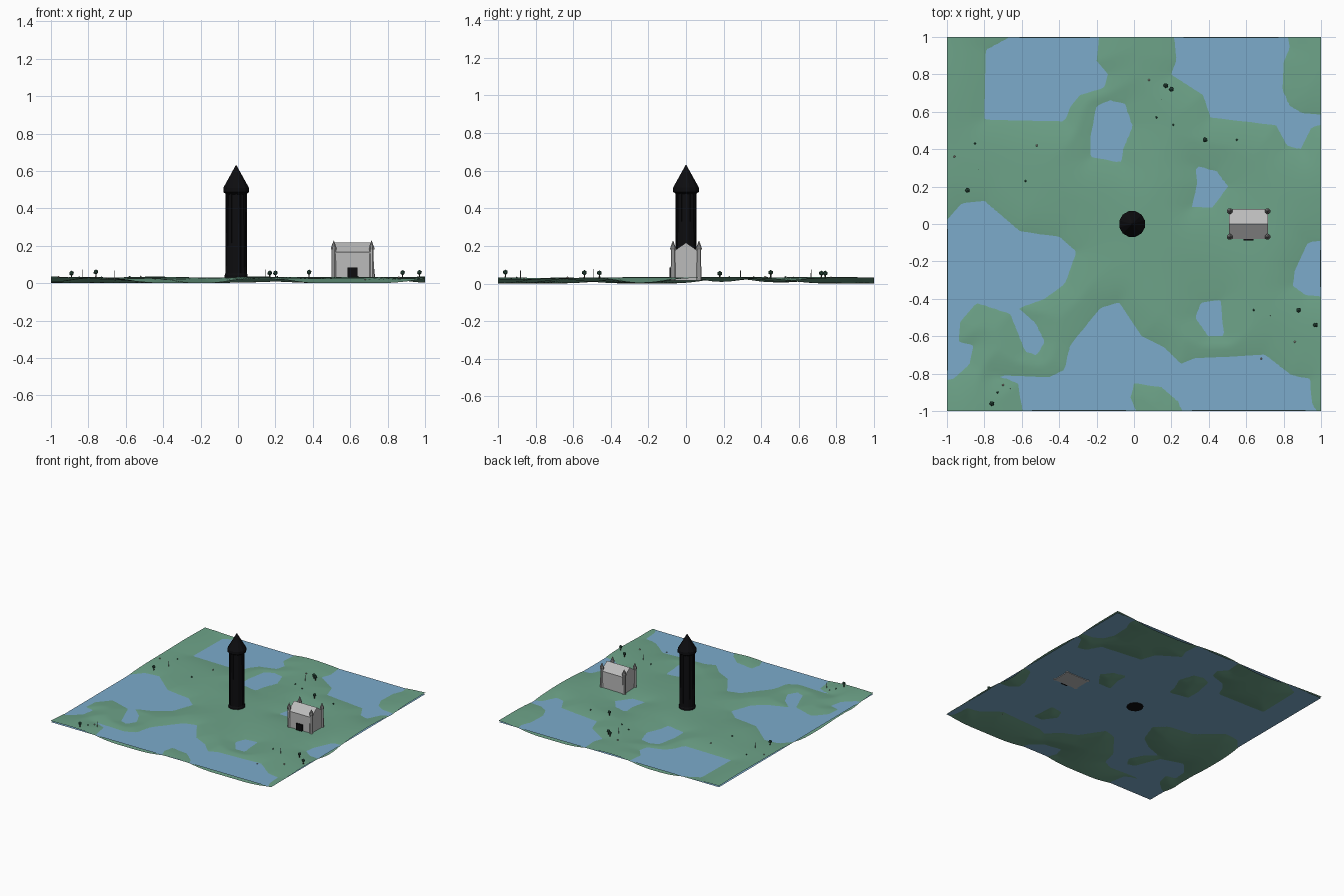
import bpy, bmesh, math
from mathutils import Matrix, Vector

start_cube = bpy.data.objects.get("Cube")
if start_cube:
    bpy.data.objects.remove(start_cube)

WATER_LEVEL = 0.02


def material(name, red, green, blue):
    mat = bpy.data.materials.new(name)
    mat.use_nodes = True
    mat.diffuse_color = (red, green, blue, 1)
    shader = mat.node_tree.nodes["Principled BSDF"]
    shader.inputs["Base Color"].default_value = (red, green, blue, 1)
    shader.inputs["Roughness"].default_value = 0.9
    return mat


GRASS = material("grass green", 0.155, 0.37, 0.25)
WATER = material("water blue", 0.2, 0.41, 0.6)
BLACK = material("tower black", 0.004, 0.004, 0.005)
STONE = material("light stone", 0.5, 0.5, 0.5)
DARK_STONE = material("dark stone", 0.28, 0.28, 0.28)
LEAF = material("leaf green", 0.03, 0.09, 0.06)
BARK = material("bark brown", 0.06, 0.045, 0.035)
ROCK = material("pale rock", 0.45, 0.38, 0.34)


def finish(name, bm, mat, smooth=False):
    mesh = bpy.data.meshes.new(name)
    bm.to_mesh(mesh)
    bm.free()
    mesh.materials.append(mat)
    for face in mesh.polygons:
        face.use_smooth = smooth
    obj = bpy.data.objects.new(name, mesh)
    bpy.context.collection.objects.link(obj)
    return obj


def lathe(bm, x, y, z, profile, sides):
    """Add a closed turned solid from (radius, height) pairs."""
    rings = []
    for radius, height in profile:
        ring = []
        for i in range(sides):
            angle = math.tau * (i + 0.5) / sides
            ring.append(bm.verts.new((x + radius * math.cos(angle),
                                      y + radius * math.sin(angle), z + height)))
        rings.append(ring)
    for low, high in zip(rings, rings[1:]):
        for i in range(sides):
            j = (i + 1) % sides
            bm.faces.new((low[i], low[j], high[j], high[i]))
    bm.faces.new(rings[0][::-1])
    bm.faces.new(rings[-1])


def box(bm, center, size, angle=0.0):
    place = Matrix.Translation(center) @ Matrix.Rotation(angle, 4, "Z")
    bmesh.ops.create_cube(bm, size=1, matrix=place @ Matrix.Diagonal((*size, 1)))


# Lake shorelines; a loop inside another lake makes an island
shore_edges = []


def shoreline(*points):
    for a, b in zip(points, points[1:] + points[:1]):
        shore_edges.append((*a, *b))


# north west lake
shoreline((-.66, 1.2), (-.66, 1), (-.79, .93), (-.8, .56), (-.37, .55), (-.34, .63),
          (-.29, .69), (-.16, .73), (-.14, .8), (-.2, .87), (-.17, 1.2))
# north pond
shoreline((-.2, .63), (-.13, .66), (-.05, .64), (-.01, .52), (-.06, .4),
          (-.07, .33), (-.23, .36), (-.23, .47))
# north east lake
shoreline((.19, 1.2), (.23, .88), (.2, .8), (.37, .69), (.41, .57), (.76, .53),
          (.82, .42), (.89, .4), (.95, .52), (1.2, .57), (.9, .59), (.83, .63),
          (.79, .72), (.8, .87), (.83, .94), (.79, 1.2))
# east pond
shoreline((.33, .31), (.44, .28), (.5, .2), (.42, .09), (.31, .09), (.34, .22))
# west lake
shoreline((-1.2, .02), (-1, .02), (-.92, .11), (-.8, .12), (-.61, -.04), (-.4, -.07),
          (-.31, -.15), (-.37, -.32), (-.48, -.4), (-.62, -.45), (-.53, -.53),
          (-.48, -.63), (-.52, -.7), (-.58, -.68), (-.66, -.48), (-.84, -.42),
          (-.93, -.52), (-.94, -.63), (-.86, -.65), (-.88, -.75), (-.97, -.83),
          (-1.2, -.84))
# south lake and its island
shoreline((-.56, -1.2), (-.62, -.85), (-.74, -.81), (-.45, -.82), (-.37, -.78),
          (-.34, -.65), (-.18, -.45), (-.08, -.42), (.04, -.6), (.16, -.66),
          (.25, -.75), (.32, -.72), (.7, -.7), (.84, -.81), (.94, -.83),
          (.95, -.96), (1.1, -1.2))
shoreline((.3, -1.1), (.24, -.95), (.15, -.87), (0, -.85), (-.02, -.93), (.05, -1.1))
# south east pond and east bay
shoreline((.36, -.42), (.46, -.41), (.48, -.6), (.4, -.6), (.33, -.5))
shoreline((1.2, -.06), (.93, -.1), (.86, -.25), (.85, -.33), (.92, -.38), (1.2, -.4))


def ground(x, y):
    """Height of the land, rising and falling with distance from the shore."""
    nearest, wet = 9.0, False
    for ax, ay, bx, by in shore_edges:
        dx, dy = bx - ax, by - ay
        t = ((x - ax) * dx + (y - ay) * dy) / (dx * dx + dy * dy)
        t = min(1, max(0, t))
        nearest = min(nearest, (x - ax - t * dx) ** 2 + (y - ay - t * dy) ** 2)
        if (ay > y) != (by > y) and x < ax + (y - ay) * dx / dy:
            wet = not wet
    distance = math.sqrt(nearest)
    if wet:
        return max(0, WATER_LEVEL - 0.022 * math.tanh(distance * 8))
    ripple = 1 + 0.3 * math.sin(7 * x + 3 * y) * math.cos(6 * y - 2 * x)
    return WATER_LEVEL + 0.013 * math.tanh(distance * 8) * ripple


# Rolling land and the flat water sheet
bm = bmesh.new()
bmesh.ops.create_grid(bm, x_segments=110, y_segments=110, size=1)
for vert in bm.verts:
    vert.co.z = ground(vert.co.x, vert.co.y)
finish("land", bm, GRASS, smooth=True)

bm = bmesh.new()
bmesh.ops.create_grid(bm, x_segments=1, y_segments=1, size=0.998)
for vert in bm.verts:
    vert.co.z = WATER_LEVEL
finish("water", bm, WATER)

# Tall tower: stepped base, tapering shaft, overhanging collar and pointed roof
TOWER_X = -0.01
bm = bmesh.new()
lathe(bm, TOWER_X, 0, 0.015, [(.063, 0), (.063, .03), (.058, .04), (.052, .45), (.052, .475)], 12)
finish("tower_shaft", bm, BLACK)
bm = bmesh.new()
for i in range(12):
    angle = math.tau * i / 12
    box(bm, Vector((TOWER_X + .053 * math.cos(angle), .053 * math.sin(angle), .25)),
        (.008, .008, .46), angle)
finish("tower_ribs", bm, BLACK)
bm = bmesh.new()
lathe(bm, TOWER_X, 0, .475, [(.053, 0), (.071, .012), (.071, .035), (.0005, .158)], 12)
finish("tower_roof", bm, BLACK)

# Stone hall: gabled body made by extruding its end profile
HALL_X, HALF_LENGTH = 0.613, 0.104
bm = bmesh.new()
end = [bm.verts.new((HALL_X - HALF_LENGTH, y, z)) for y, z in
       ((-.075, .015), (.075, .015), (.075, .165), (0, .217), (-.075, .165))]
cap = bm.faces.new(end)
extruded = bmesh.ops.extrude_face_region(bm, geom=[cap], use_keep_orig=True)
bmesh.ops.translate(bm, vec=(HALF_LENGTH * 2, 0, 0),
                    verts=[v for v in extruded["geom"] if isinstance(v, bmesh.types.BMVert)])
bmesh.ops.recalc_face_normals(bm, faces=bm.faces)
finish("hall", bm, STONE)

# Corner turrets with pointed caps
walls, caps = bmesh.new(), bmesh.new()
for side in (-1, 1):
    for depth in (-1, 1):
        x, y = HALL_X + side * .101, depth * .069
        lathe(walls, x, y, .015, [(.014, 0), (.012, .165)], 8)
        lathe(caps, x, y, .18, [(.016, 0), (.016, .01), (.001, .048)], 8)
finish("hall_turrets", walls, STONE)
finish("hall_turret_caps", caps, DARK_STONE)

# Front eave band and door
bm = bmesh.new()
for depth in (-1, 1):
    box(bm, Vector((HALL_X, depth * .077, .163)), (.19, .006, .006))
finish("hall_eaves", bm, STONE)
bm = bmesh.new()
box(bm, Vector((HALL_X, -.079, .05)), (.054, .018, .07))
finish("hall_door", bm, BLACK)

# Trees scattered over the land
trunks, crowns = bmesh.new(), bmesh.new()
for x, y in ((.17, .74), (.2, .72), (.38, .45), (-.89, .18), (-.76, -.96), (.88, -.46), (.97, -.54)):
    z = ground(x, y)
    lathe(trunks, x, y, z - .004, [(.004, 0), (.003, .03)], 6)
    bmesh.ops.create_icosphere(crowns, subdivisions=1, radius=.014,
                               matrix=Matrix.Translation((x, y, z + .028)))
finish("tree_trunks", trunks, BARK)
finish("tree_crowns", crowns, LEAF)

# Low rocks and bushes
rocks, bushes = bmesh.new(), bmesh.new()
for bm, spots in ((rocks, ((.08, .77), (-.96, .36), (-.52, .42), (-.7, -.86), (.86, -.63), (.68, -.72))),
                  (bushes, ((.12, .57), (.21, .53), (.55, .45), (-.85, .43), (-.58, .23), (-.73, -.9), (.64, -.46)))):
    for x, y in spots:
        bmesh.ops.create_icosphere(bm, subdivisions=1, radius=.006,
                                   matrix=Matrix.Translation((x, y, ground(x, y) + .002)))
finish("rocks", rocks, ROCK)
finish("bushes", bushes, LEAF)

# Thin standing posts
bm = bmesh.new()
for x, y in ((.145, .665), (-.83, .29), (.73, -.49), (-.66, -.88)):
    lathe(bm, x, y, ground(x, y) - .004, [(.002, 0), (.0015, .048)], 6)
finish("posts", bm, DARK_STONE)
